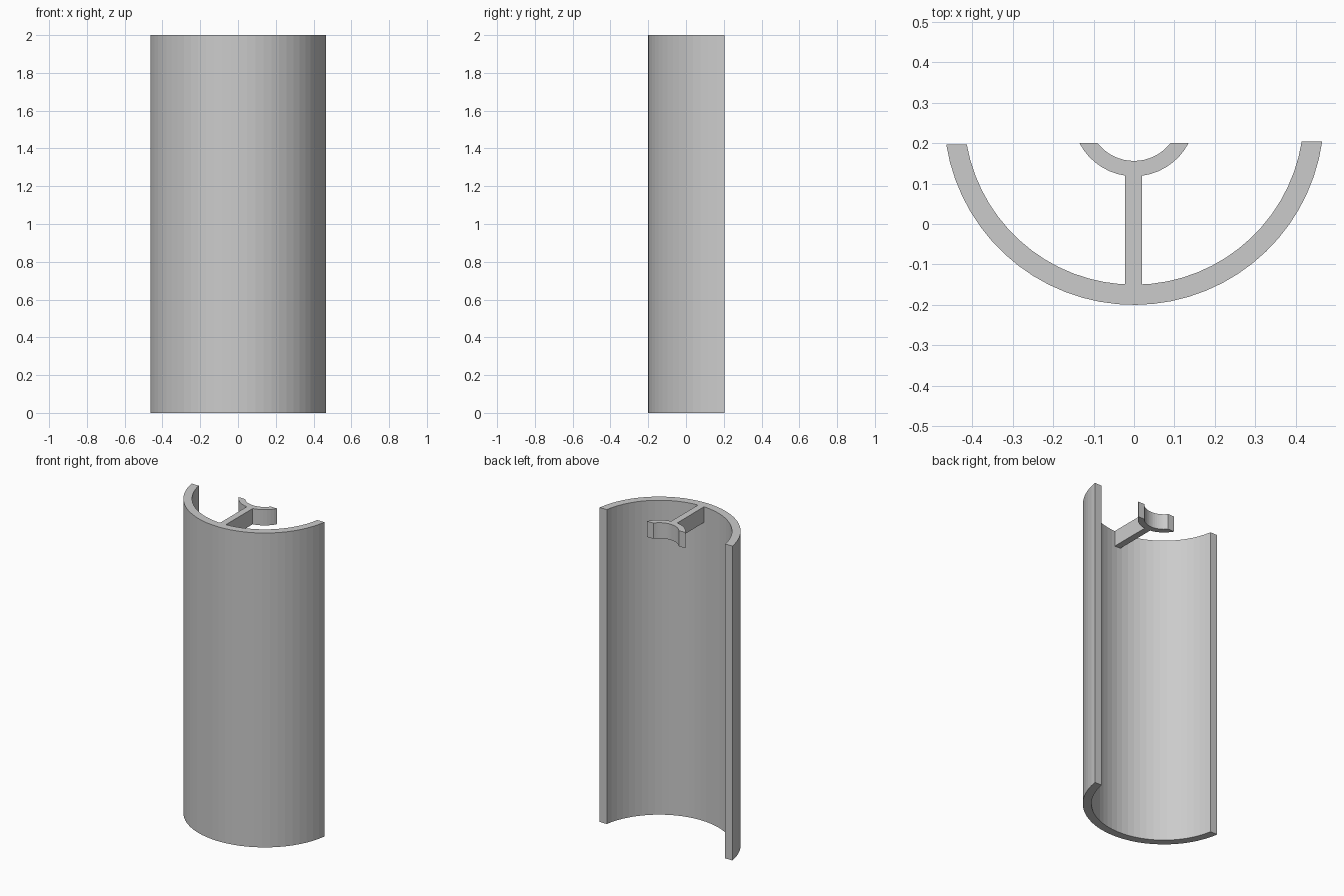
import bpy, bmesh
from math import asin, cos, sin, pi

cube = bpy.data.objects.get("Cube")
if cube:
    bpy.data.objects.remove(cube, do_unlink=True)

TOP = 2.0
CENTRE_Y = 0.27      # shared axis of both arcs
CLIP_HEIGHT = 0.1

grey = bpy.data.materials.new("plain_grey")
grey.use_nodes = True
grey.diffuse_color = (0.6, 0.6, 0.6, 1)
grey.node_tree.nodes["Principled BSDF"].inputs["Base Color"].default_value = (0.6, 0.6, 0.6, 1)


def arc(radius, left_y, right_y, steps):
    """Lower arc from the -x end to the +x end, cut off at the given y values."""
    start = pi - asin((left_y - CENTRE_Y) / radius)
    end = 2 * pi + asin((right_y - CENTRE_Y) / radius)
    angles = [start + (end - start) * i / steps for i in range(steps + 1)]
    return [(radius * cos(a), CENTRE_Y + radius * sin(a)) for a in angles]


def extrude_strip(name, outer, inner, z0, z1):
    """Solid between two matching open outlines, extruded upwards."""
    bm = bmesh.new()
    rows = [[bm.verts.new((x, y, z)) for x, y in line]
            for line, z in ((outer, z0), (outer, z1), (inner, z1), (inner, z0))]
    for k in range(4):
        a, b = rows[k], rows[(k + 1) % 4]
        for i in range(len(a) - 1):
            bm.faces.new((a[i], a[i + 1], b[i + 1], b[i]))
    for i in (0, -1):
        bm.faces.new([row[i] for row in rows])
    bmesh.ops.recalc_face_normals(bm, faces=bm.faces)
    mesh = bpy.data.meshes.new(name)
    bm.to_mesh(mesh)
    bm.free()
    mesh.materials.append(grey)
    obj = bpy.data.objects.new(name, mesh)
    bpy.context.collection.objects.link(obj)
    return obj


# Tall curved outer wall
extrude_strip("curved_shell", arc(0.47, 0.196, 0.204, 30), arc(0.42, 0.196, 0.204, 30), 0, TOP)

# Small curved clip near the axis, flush with the top
extrude_strip("clip_arc", arc(0.152, 0.2, 0.2, 16), arc(0.114, 0.2, 0.2, 16), TOP - CLIP_HEIGHT, TOP)

# Web joining the clip to the wall
extrude_strip("web", [(-0.022, -0.155), (0.02, -0.155)], [(-0.022, 0.122), (0.02, 0.122)],
              TOP - CLIP_HEIGHT, TOP)
